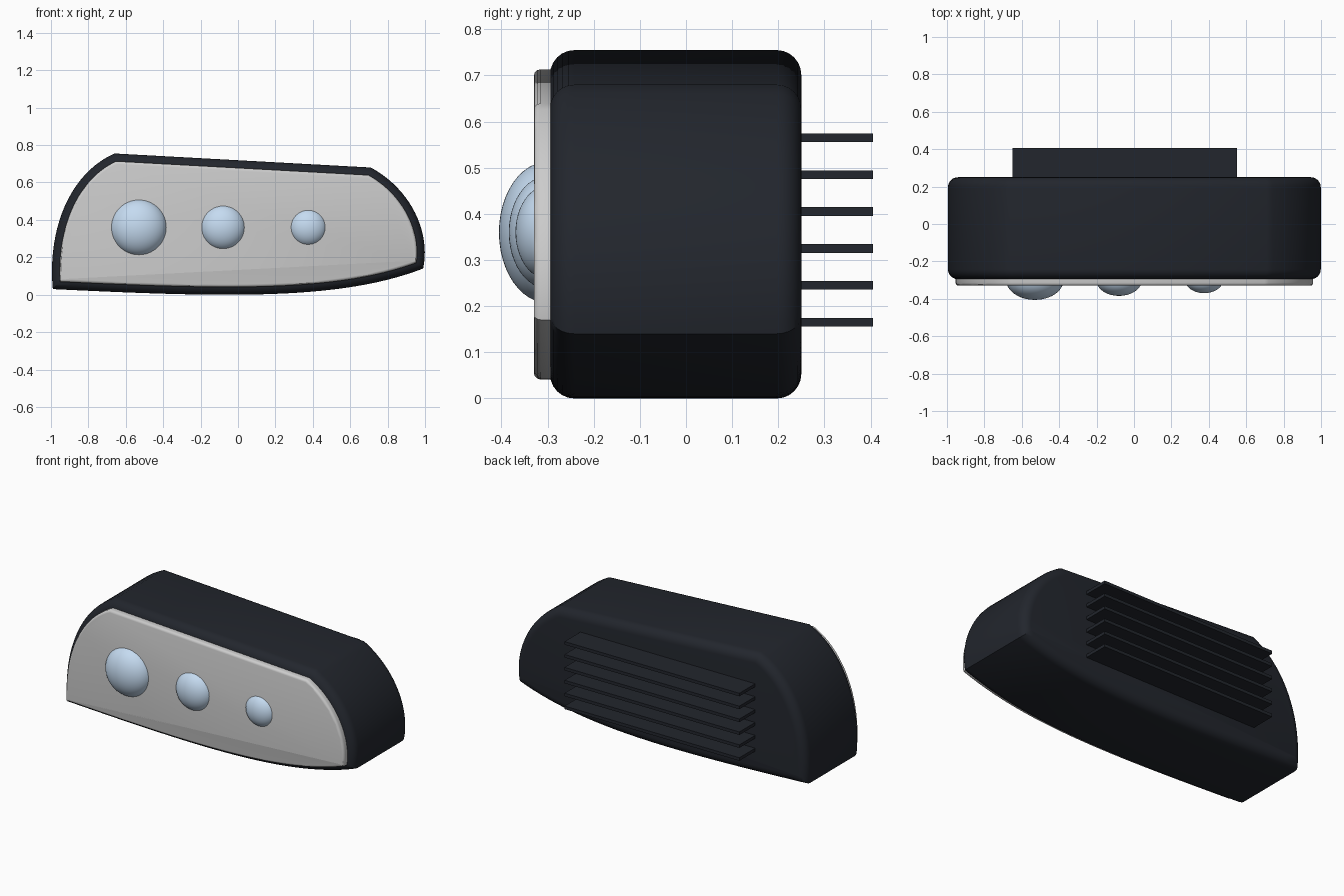
import bpy, bmesh, math
from mathutils import Vector

if "Cube" in bpy.data.objects:
    bpy.data.objects.remove(bpy.data.objects["Cube"])


def material(name, color):
    m = bpy.data.materials.new(name)
    m.diffuse_color = color
    m.use_nodes = True
    m.node_tree.nodes["Principled BSDF"].inputs["Base Color"].default_value = m.diffuse_color
    return m


dark = material("dark_plastic", (0.016, 0.019, 0.026, 1))
glass = material("pale_blue_glass", (0.56, 0.71, 0.88, 1))


def curve(a, b, c, d, n):
    pts = []
    for i in range(n):
        t = i / n
        s = 1 - t
        pts.append(Vector(a) * s**3 + Vector(b) * 3 * s * s * t
                   + Vector(c) * 3 * s * t * t + Vector(d) * t**3)
    return pts


# Housing outline in x, z (clockwise seen from the front)
BL, TL, TR, BR = (-0.99, 0.03), (-0.66, 0.755), (0.71, 0.68), (0.99, 0.14)
outline = (curve(BL, (-1.02, 0.35), (-0.90, 0.65), TL, 20)
           + [Vector(TL)]
           + curve(TR, (0.93, 0.56), (1.03, 0.33), BR, 20)
           + curve(BR, (0.55, -0.03), (-0.05, -0.016), BL, 28))


def inset(pts, dist):
    out = []
    for i, p in enumerate(pts):
        d1 = (p - pts[i - 1]).normalized()
        d2 = (pts[(i + 1) % len(pts)] - p).normalized()
        n1, n2 = Vector((d1.y, -d1.x)), Vector((d2.y, -d2.x))
        out.append(p + (n1 + n2) * dist / (1 + n1.dot(n2)))
    return out


def slab(name, y0, y1, margin, front_r, back_r, steps, mat=None):
    """Extruded outline with rounded front and back rims."""
    angles = [math.pi / 2 * i / steps for i in range(steps + 1)]
    rows = [(y0 + front_r * (1 - math.sin(a)), front_r * (1 - math.cos(a)))
            for a in reversed(angles)]
    rows += [(y1 - back_r * (1 - math.sin(a)), back_r * (1 - math.cos(a)))
             for a in angles]
    bm = bmesh.new()
    rings = [[bm.verts.new((p.x, y, p.y)) for p in inset(outline, margin + off)]
             for y, off in rows]
    n = len(outline)
    for r0, r1 in zip(rings, rings[1:]):
        for i in range(n):
            j = (i + 1) % n
            bm.faces.new((r0[i], r0[j], r1[j], r1[i]))
    bm.faces.new(rings[0])
    bm.faces.new(rings[-1])
    bmesh.ops.recalc_face_normals(bm, faces=bm.faces)
    me = bpy.data.meshes.new(name)
    bm.to_mesh(me)
    bm.free()
    ob = bpy.data.objects.new(name, me)
    bpy.context.collection.objects.link(ob)
    if mat:
        me.materials.append(mat)
    bpy.ops.object.select_all(action='DESELECT')
    ob.select_set(True)
    bpy.context.view_layer.objects.active = ob
    bpy.ops.object.shade_smooth_by_angle(angle=math.radians(30))
    return ob


# Main body and front plate
slab("housing", -0.295, 0.25, 0.0, 0.053, 0.053, 6, dark)
slab("front_plate", -0.33, -0.27, 0.041, 0.015, 0.005, 3)

# Flattened domed bulbs, shrinking left to right
for i, (x, r) in enumerate([(-0.53, 0.153), (-0.08, 0.122), (0.375, 0.101)]):
    bpy.ops.mesh.primitive_uv_sphere_add(segments=48, ring_count=24, radius=r,
                                         location=(x, -0.30, 0.36))
    bulb = bpy.context.object
    bulb.name = f"bulb_{i + 1}"
    bulb.scale = (1, 0.69, 1)
    bulb.data.materials.append(glass)
    bpy.ops.object.shade_smooth()

# Cooling fins on the back
for i in range(6):
    bpy.ops.mesh.primitive_cube_add(size=1, location=(-0.05, 0.3125, 0.165 + 0.08 * i))
    fin = bpy.context.object
    fin.name = f"cooling_fin_{i + 1}"
    fin.scale = (1.2, 0.185, 0.019)
    fin.data.materials.append(dark)
